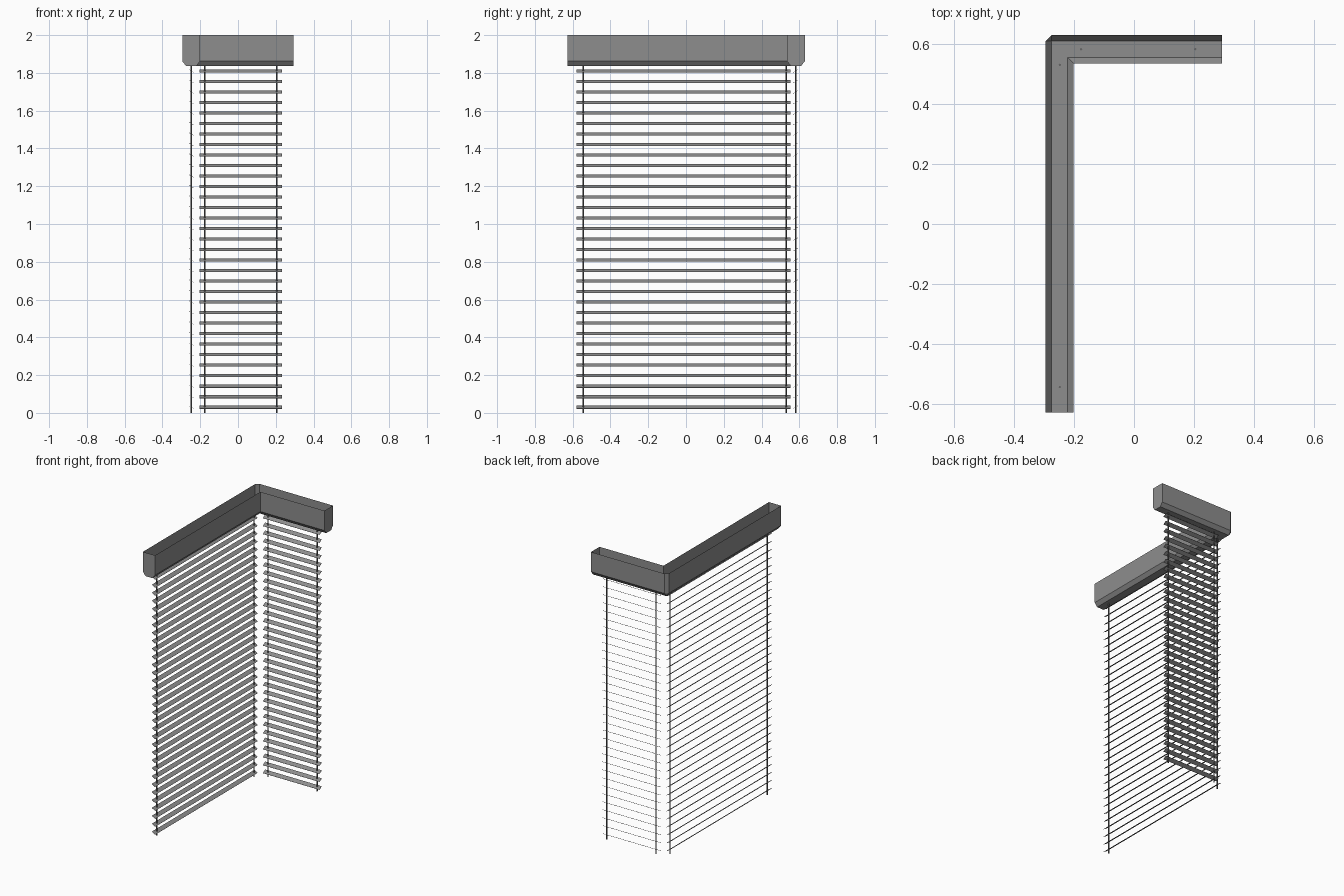
import bpy, bmesh, math
from mathutils import Vector

if "Cube" in bpy.data.objects:
    bpy.data.objects.remove(bpy.data.objects["Cube"])

def material(name, v):
    m = bpy.data.materials.new(name)
    m.diffuse_color = (v, v, v, 1)
    m.use_nodes = True
    m.node_tree.nodes["Principled BSDF"].inputs["Base Color"].default_value = m.diffuse_color
    return m

GREY = material("blind grey", 0.27)
CORD = material("cord dark grey", 0.13)

def finish(bm, name, mat):
    me = bpy.data.meshes.new(name)
    bm.to_mesh(me)
    bm.free()
    me.materials.append(mat)
    ob = bpy.data.objects.new(name, me)
    bpy.context.collection.objects.link(ob)
    return ob

XO, YO = -0.295, 0.629          # outer faces of the two wings
X_END, Y_END = 0.293, -0.628    # free ends of the wings
W, CH, TOP, LOW = 0.094, 0.02, 2.0, 1.836

# Headbox: open-topped trough with chamfered bottom edges, mitred round the corner
profile = [(0, TOP), (0, LOW + 0.026), (CH, LOW), (W - CH, LOW), (W, LOW + 0.026), (W, TOP)]
bm = bmesh.new()
rows = []
for d, z in profile:
    c = max(CH - d, 0)          # outer vertical corner is chamfered too
    x, y = XO + d, YO - d
    pts = [(x, Y_END), (x, y - c), (x + c, y), (X_END, y)]
    rows.append([bm.verts.new((px, py, z)) for px, py in pts])
for a, b in zip(rows, rows[1:]):
    for i in range(3):
        bm.faces.new((a[i], b[i], b[i + 1], a[i + 1]))
for i in (0, 3):                # end caps
    bm.faces.new([r[i] for r in rows])
bmesh.ops.remove_doubles(bm, verts=bm.verts, dist=1e-5)
bmesh.ops.recalc_face_normals(bm, faces=bm.faces)
finish(bm, "headbox", GREY)

# Slats: thin tilted strips, sloping down towards the room
def slats(name, start, end, room):
    bm = bmesh.new()
    room = Vector(room)
    across = room * 0.0125 + Vector((0, 0, -0.0075))
    thick = (room * 0.5 + Vector((0, 0, 0.85))) * 0.0008
    for k in range(33):
        z = Vector((0, 0, 0.03 + k * 1.78 / 32))
        p, q = Vector(start) + z, Vector(end) + z
        ring = [[bm.verts.new(e + s * across + t * thick)
                 for s, t in ((-1, -1), (1, -1), (1, 1), (-1, 1))] for e in (p, q)]
        for i in range(4):
            j = (i + 1) % 4
            bm.faces.new((ring[0][i], ring[0][j], ring[1][j], ring[1][i]))
        bm.faces.new(ring[0])
        bm.faces.new(ring[1])
    bmesh.ops.recalc_face_normals(bm, faces=bm.faces)
    finish(bm, name, GREY)

slats("long_side_slats", (-0.247, -0.58, 0), (-0.247, 0.552, 0), (1, 0, 0))
slats("short_side_slats", (-0.205, 0.58, 0), (0.232, 0.58, 0), (0, -1, 0))

# Cords: thin vertical rods poking just through the headbox floor
for n, (x, y) in enumerate([(-0.247, -0.543), (-0.247, 0.53), (-0.176, 0.582), (0.204, 0.582)]):
    bm = bmesh.new()
    bmesh.ops.create_cone(bm, cap_ends=True, segments=8, radius1=0.004, radius2=0.004, depth=1.84)
    bmesh.ops.translate(bm, verts=bm.verts, vec=(x, y, 0.92))
    finish(bm, f"cord_{n + 1}", CORD)
